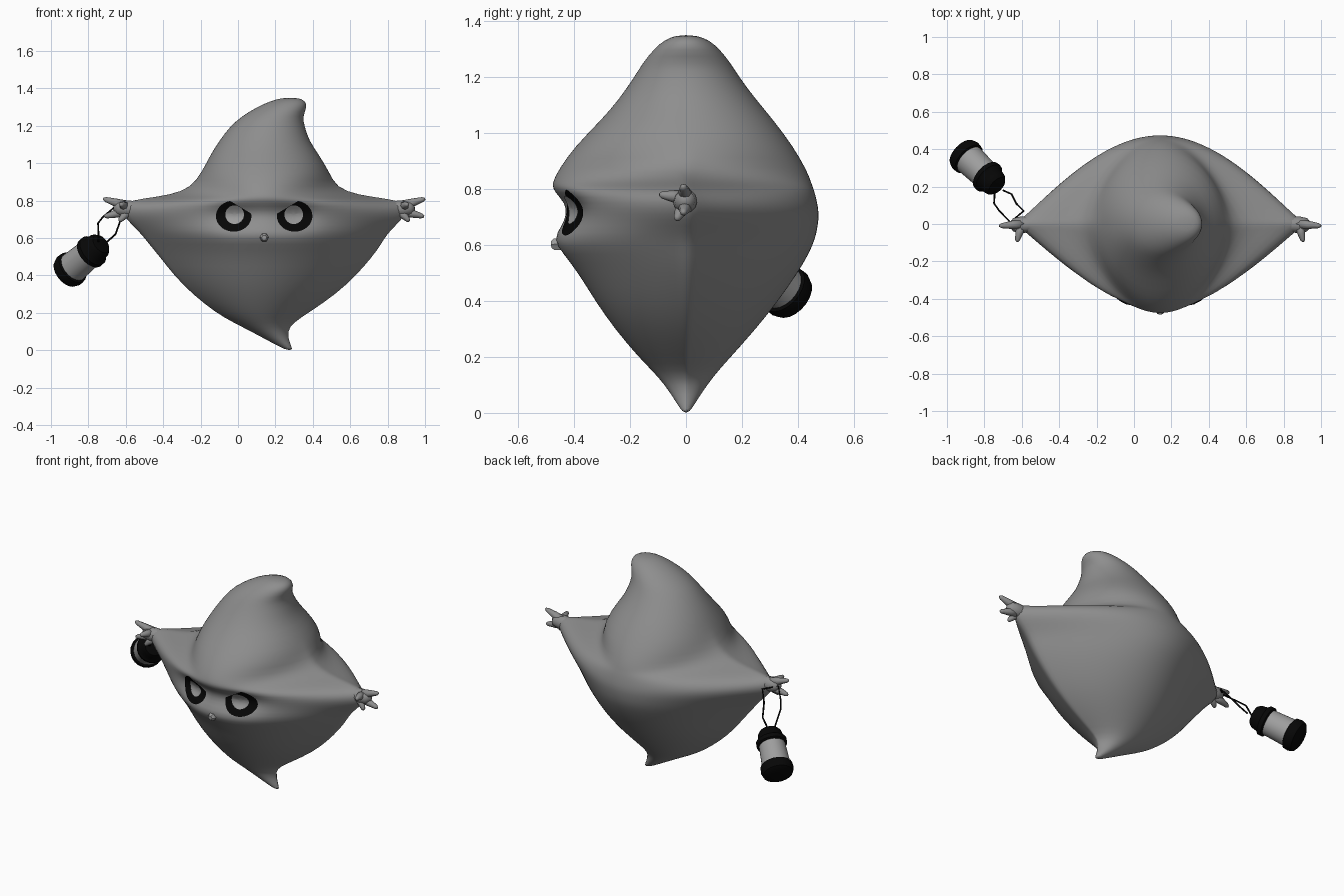
import bpy, bmesh, math
from mathutils import Vector
from mathutils.bvhtree import BVHTree

if "Cube" in bpy.data.objects:
    bpy.data.objects.remove(bpy.data.objects["Cube"])

CX = 0.14  # middle of the face


def material(name, v):
    m = bpy.data.materials.new(name)
    m.diffuse_color = (v, v, v, 1)
    m.use_nodes = True
    m.node_tree.nodes["Principled BSDF"].inputs["Base Color"].default_value = m.diffuse_color
    return m


GREY = material("cloth grey", 0.27)
LIGHT = material("light grey", 0.34)
BLACK = material("black", 0.002)


def finish(name, bm, mat, angle=180):
    bmesh.ops.recalc_face_normals(bm, faces=bm.faces)
    me = bpy.data.meshes.new(name)
    bm.to_mesh(me)
    bm.free()
    ob = bpy.data.objects.new(name, me)
    bpy.context.collection.objects.link(ob)
    me.materials.append(mat)
    bpy.ops.object.select_all(action='DESELECT')
    ob.select_set(True)
    bpy.context.view_layer.objects.active = ob
    bpy.ops.object.shade_smooth_by_angle(angle=math.radians(angle))
    return ob


def loft(bm, rings):
    """Skin closed rings of points and cap both ends."""
    vs = [[bm.verts.new(p) for p in r] for r in rings]
    n = len(vs[0])
    for a, b in zip(vs, vs[1:]):
        for i in range(n):
            j = (i + 1) % n
            bm.faces.new((a[i], a[j], b[j], b[i]))
    bm.faces.new(vs[0][::-1])
    bm.faces.new(vs[-1])


def tube(bm, a, b, profile, n=12):
    """Round body along a to b; profile holds (fraction, radius)."""
    a, b = Vector(a), Vector(b)
    q = (b - a).to_track_quat('Z', 'Y')
    loft(bm, [[a.lerp(b, t) + q @ Vector((r * math.cos(k * math.tau / n),
                                          r * math.sin(k * math.tau / n), 0))
               for k in range(n)] for t, r in profile])


# Body: horizontal slices as (height, left, right, front, back)
SLICES = [
    (0.00, 0.26, 0.295, -0.01, 0.01),
    (0.03, 0.20, 0.28, -0.03, 0.03),
    (0.10, 0.07, 0.26, -0.075, 0.075),
    (0.15, -0.03, 0.30, -0.12, 0.115),
    (0.20, -0.12, 0.38, -0.17, 0.16),
    (0.30, -0.25, 0.53, -0.255, 0.25),
    (0.40, -0.35, 0.64, -0.325, 0.33),
    (0.50, -0.43, 0.73, -0.385, 0.40),
    (0.57, -0.49, 0.78, -0.44, 0.44),
    (0.62, -0.53, 0.81, -0.477, 0.462),
    (0.67, -0.58, 0.86, -0.445, 0.472),
    (0.71, -0.62, 0.90, -0.43, 0.476),
    (0.75, -0.635, 0.915, -0.435, 0.47),
    (0.79, -0.63, 0.91, -0.472, 0.46),
    (0.812, -0.52, 0.80, -0.478, 0.452),
    (0.83, -0.37, 0.65, -0.475, 0.446),
    (0.87, -0.255, 0.53, -0.455, 0.43),
    (0.95, -0.195, 0.49, -0.40, 0.385),
    (1.05, -0.145, 0.43, -0.30, 0.31),
    (1.12, -0.10, 0.38, -0.24, 0.25),
    (1.20, -0.04, 0.355, -0.185, 0.19),
    (1.25, 0.02, 0.345, -0.155, 0.16),
    (1.30, 0.10, 0.37, -0.115, 0.12),
    (1.335, 0.18, 0.36, -0.075, 0.08),
    (1.35, 0.24, 0.32, -0.03, 0.03),
]


def slice_ring(z, l, r, f, b, n=64):
    """Oval at the ends, stretched into a bell shape toward the arms."""
    w = min(1.0, 0.35 + 1.2 * z) if z < 0.8 else max(0.0, 1 - (z - 0.81) / 0.14)
    q = 1 + 0.3 * max(0.0, 1 - abs(z - 0.81) / 0.05)
    ring = []
    for k in range(n):
        a = k * math.tau / n
        c, s = math.cos(a), math.sin(a)
        tri = 1 - 2 * math.acos(max(-1, min(1, c))) / math.pi
        x = (l + r) / 2 + (c + (tri - c) * w) * (r - l) / 2
        y = (b if s > 0 else f) * abs(s) ** q
        if s < 0:  # shallow eye sockets
            d = (abs(x - CX) - 0.17) / 0.10
            y += 0.03 * math.exp(-d * d - ((z - 0.72) / 0.06) ** 2)
        ring.append((x, y, z))
    return ring


bm = bmesh.new()
loft(bm, [slice_ring(*s) for s in SLICES])
body = finish("body", bm, GREY)
sub = body.modifiers.new("smooth", 'SUBSURF')
sub.levels = sub.render_levels = 1
bpy.context.view_layer.update()
surface = BVHTree.FromObject(body, bpy.context.evaluated_depsgraph_get())


# Hands: a slim palm with four stubby fingers, mirrored about the face middle
FINGERS = [((0.87, 0, 0.77), (1.0, -0.01, 0.81), 0.03),
           ((0.87, 0, 0.745), (0.995, -0.01, 0.715), 0.03),
           ((0.885, -0.01, 0.77), (0.905, -0.095, 0.78), 0.028),
           ((0.87, -0.01, 0.74), (0.915, -0.035, 0.69), 0.028)]
for side, name in ((1, "right_hand"), (-1, "left_hand")):
    def mir(p):
        return (CX + side * (p[0] - CX), p[1], p[2])
    bm = bmesh.new()
    tube(bm, mir((0.70, 0, 0.75)), mir((0.945, -0.005, 0.76)),
         [(0, 0.03), (0.4, 0.042), (0.75, 0.044), (0.92, 0.036), (1, 0.012)])
    for a, b, r in FINGERS:
        tube(bm, mir(a), mir(b), [(0, r), (0.5, r * 0.72), (0.9, r * 0.45), (1, r * 0.2)], 8)
    finish(name, bm, GREY)


# Eyes: thin plates laid on the body surface
def plate(name, cx, cz, outline, lift, mat, rings=6, n=32):
    bm = bmesh.new()

    def drop(x, z):
        hit = surface.ray_cast(Vector((x, -2, z)), Vector((0, 1, 0)))[0]
        return bm.verts.new((x, (hit.y if hit else 0) - lift, z))
    mid, prev = drop(cx, cz), None
    for j in range(1, rings + 1):
        cur = []
        for k in range(n):
            dx, dz = outline(k * math.tau / n)
            cur.append(drop(cx + dx * j / rings, cz + dz * j / rings))
        for k in range(n):
            m = (k + 1) % n
            if prev:
                bm.faces.new((prev[k], prev[m], cur[m], cur[k]))
            else:
                bm.faces.new((mid, cur[m], cur[k]))
        prev = cur
    ob = finish(name, bm, mat)
    # make the plate face forward
    if sum(p.normal.y for p in ob.data.polygons) > 0:
        ob.data.flip_normals()


for side, name in ((1, "right"), (-1, "left")):
    def angry(a):
        dx, dz = 0.095 * math.cos(a), 0.083 * math.sin(a)
        return side * dx, min(dz, 0.07 + 0.6 * dx)

    def pupil(a):
        return 0.05 * math.cos(a), 0.05 * math.sin(a)
    plate(name + "_eye", CX + side * 0.163, 0.717, angry, 0.007, BLACK)
    plate(name + "_pupil", CX + side * 0.158, 0.725, pupil, 0.014, LIGHT, 3)

# Nose: small blunt stub
bm = bmesh.new()
tube(bm, (CX, -0.43, 0.605), (CX, -0.482, 0.602), [(0, 0.027), (0.8, 0.023), (1, 0.014)], 6)
finish("nose", bm, LIGHT, angle=40)

# Lantern: tilted, dark base, pale glass, dark rim and dome
BASE, TOP = Vector((-0.925, 0.387, 0.408)), Vector((-0.728, 0.20, 0.572))
for name, mat, prof in (
        ("lantern_base", BLACK, [(0, 0.066), (0.04, 0.088), (0.12, 0.097), (0.21, 0.094), (0.23, 0.082)]),
        ("lantern_glass", LIGHT, [(0.2, 0.084), (0.7, 0.077)]),
        ("lantern_cap", BLACK, [(0.66, 0.08), (0.68, 0.09), (0.76, 0.09), (0.8, 0.076),
                                (0.92, 0.07), (0.98, 0.056), (1.0, 0.03)])):
    bm = bmesh.new()
    tube(bm, BASE, TOP, prof, 20)
    finish(name, bm, mat, angle=40)

# Lantern handle: thin wire looped over the hand
wire = bpy.data.curves.new("lantern_handle", 'CURVE')
wire.dimensions = '3D'
wire.bevel_depth = 0.005
wire.bevel_resolution = 1
PATH = [(-0.745, 0.17, 0.58), (-0.748, 0.11, 0.68), (-0.72, 0.07, 0.715), (-0.66, 0.01, 0.765),
        (-0.59, 0.07, 0.75), (-0.63, 0.11, 0.69), (-0.655, 0.16, 0.62), (-0.70, 0.18, 0.58)]
sp = wire.splines.new('POLY')
sp.points.add(len(PATH) - 1)
for pt, co in zip(sp.points, PATH):
    pt.co = (*co, 1)
wire.materials.append(BLACK)
bpy.context.collection.objects.link(bpy.data.objects.new("lantern_handle", wire))
